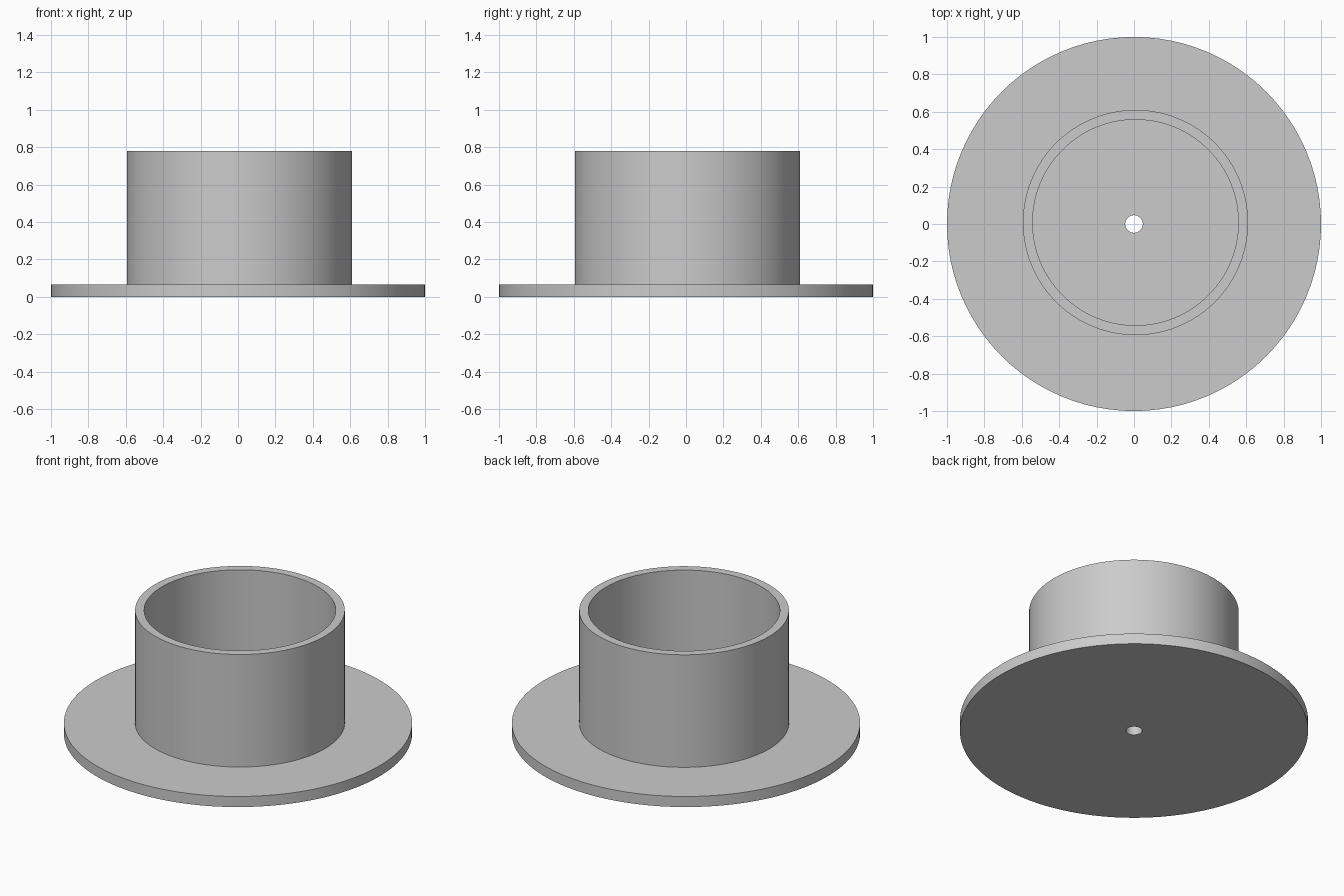
import bpy, bmesh
from math import tau, cos, sin, radians

cube = bpy.data.objects.get("Cube")
if cube:
    bpy.data.objects.remove(cube, do_unlink=True)

grey = bpy.data.materials.new("plain_grey")
grey.use_nodes = True
colour = (0.6, 0.6, 0.6, 1)
grey.diffuse_color = colour
grey.node_tree.nodes["Principled BSDF"].inputs["Base Color"].default_value = colour


def ring(name, outer, inner, bottom, top, offset=0.0, sides=96):
    """Solid ring: a rectangular section revolved about a vertical axis."""
    section = [(inner, bottom), (outer, bottom), (outer, top), (inner, top)]
    bm = bmesh.new()
    loops = [[bm.verts.new((r * cos(tau * i / sides), r * sin(tau * i / sides), z))
              for r, z in section] for i in range(sides)]
    for i, a in enumerate(loops):
        b = loops[(i + 1) % sides]
        for j in range(len(section)):
            k = (j + 1) % len(section)
            bm.faces.new((a[j], b[j], b[k], a[k]))
    bmesh.ops.recalc_face_normals(bm, faces=bm.faces)
    mesh = bpy.data.meshes.new(name)
    bm.to_mesh(mesh)
    bm.free()
    mesh.materials.append(grey)
    obj = bpy.data.objects.new(name, mesh)
    obj.location = (offset, offset, 0)
    bpy.context.collection.objects.link(obj)
    bpy.ops.object.select_all(action="DESELECT")
    obj.select_set(True)
    bpy.context.view_layer.objects.active = obj
    bpy.ops.object.shade_smooth_by_angle(angle=radians(30))
    return obj


# Wide base plate with a small centre hole
ring("base_flange", 1.0, 0.047, 0.0, 0.067)

# Open tube standing on the plate, slightly off centre
ring("tube_wall", 0.602, 0.55, 0.06, 0.78, offset=0.008)
